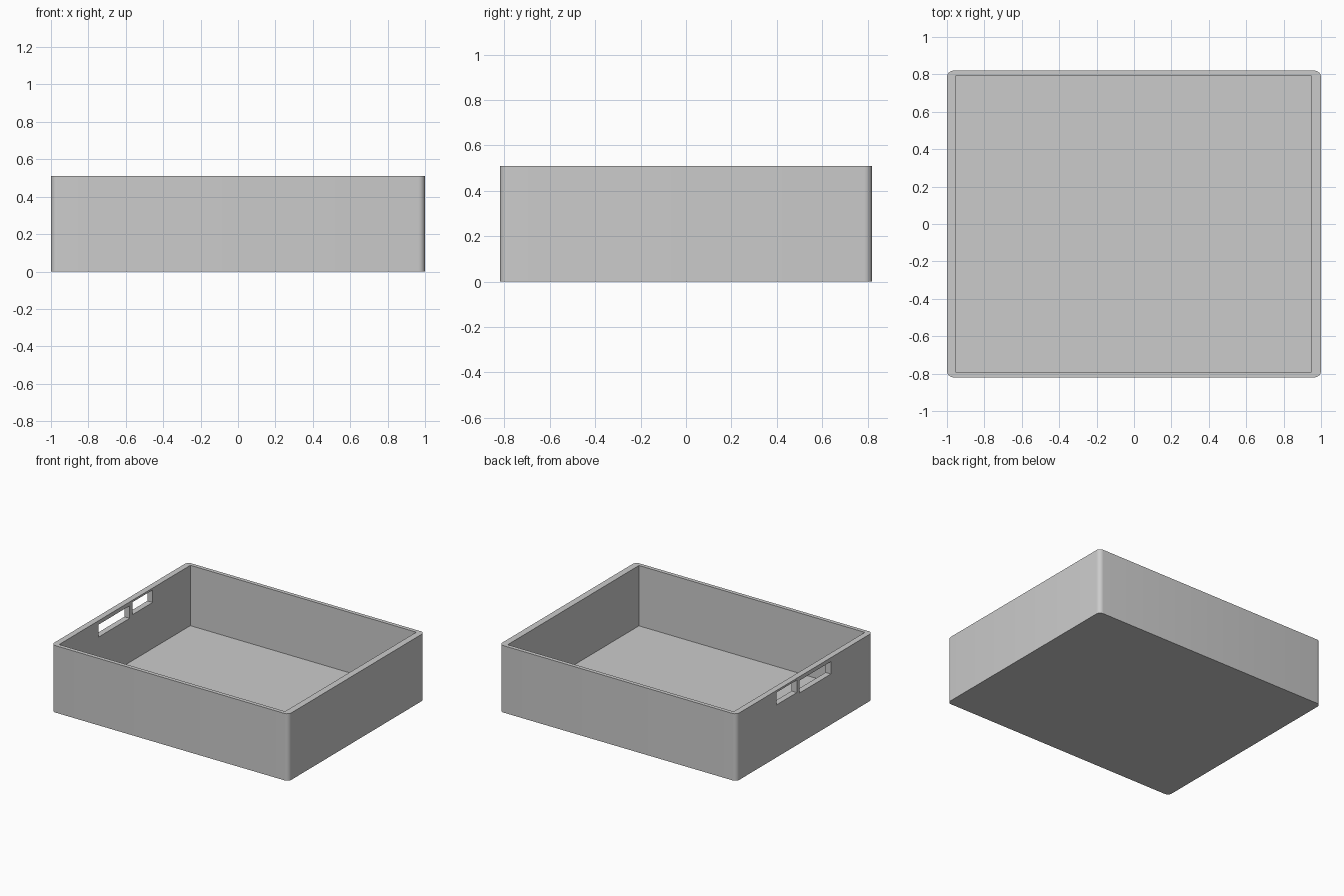
import bpy
import bmesh

if "Cube" in bpy.data.objects:
    bpy.data.objects.remove(bpy.data.objects["Cube"], do_unlink=True)

WIDTH, DEPTH, HEIGHT = 2.0, 1.64, 0.51
CORNER_RADIUS = 0.035
FLOOR = 0.05

grey = bpy.data.materials.new("plain grey")
grey.use_nodes = True
colour = (0.6, 0.6, 0.6, 1)
grey.diffuse_color = colour
grey.node_tree.nodes["Principled BSDF"].inputs["Base Color"].default_value = colour


def box(name, low, high, radius=0):
    """Box between two corners, with optional rounded upright edges."""
    bm = bmesh.new()
    bmesh.ops.create_cube(bm, size=1)
    for v in bm.verts:
        v.co = [(a + b) / 2 + c * (b - a) for a, b, c in zip(low, high, v.co)]
    if radius:
        upright = [e for e in bm.edges
                   if abs(e.verts[0].co.z - e.verts[1].co.z) > 0.01]
        bmesh.ops.bevel(bm, geom=upright, offset=radius, segments=6,
                        profile=0.5, affect='EDGES')
    mesh = bpy.data.meshes.new(name)
    bm.to_mesh(mesh)
    bm.free()
    mesh.materials.append(grey)
    obj = bpy.data.objects.new(name, mesh)
    bpy.context.collection.objects.link(obj)
    return obj


# Outer body with rounded corners
tray = box("tray", (-WIDTH / 2, -DEPTH / 2, 0),
           (WIDTH / 2, DEPTH / 2, HEIGHT), CORNER_RADIUS)

# Square-cornered hollow and the two hand slots in the right-hand wall
cutters = [
    box("hollow_cutter", (-0.955, -0.79, FLOOR), (0.95, 0.79, 0.7)),
    box("long_slot_cutter", (-1.1, -0.317, 0.385), (-0.9, 0.06, 0.48)),
    box("short_slot_cutter", (-1.1, 0.093, 0.4), (-0.9, 0.337, 0.495)),
]
for cutter in cutters:
    cutter.hide_render = True
    cutter.hide_viewport = True
    cut = tray.modifiers.new(cutter.name, 'BOOLEAN')
    cut.operation = 'DIFFERENCE'
    cut.solver = 'EXACT'
    cut.object = cutter

# Bake the cuts, then drop the helpers
bpy.context.view_layer.update()
graph = bpy.context.evaluated_depsgraph_get()
carved = bpy.data.meshes.new_from_object(tray.evaluated_get(graph))
tray.modifiers.clear()
tray.data = carved
for cutter in cutters:
    bpy.data.objects.remove(cutter, do_unlink=True)

# Smooth corners, crisp edges
bpy.context.view_layer.objects.active = tray
tray.select_set(True)
bpy.ops.object.shade_smooth_by_angle()
